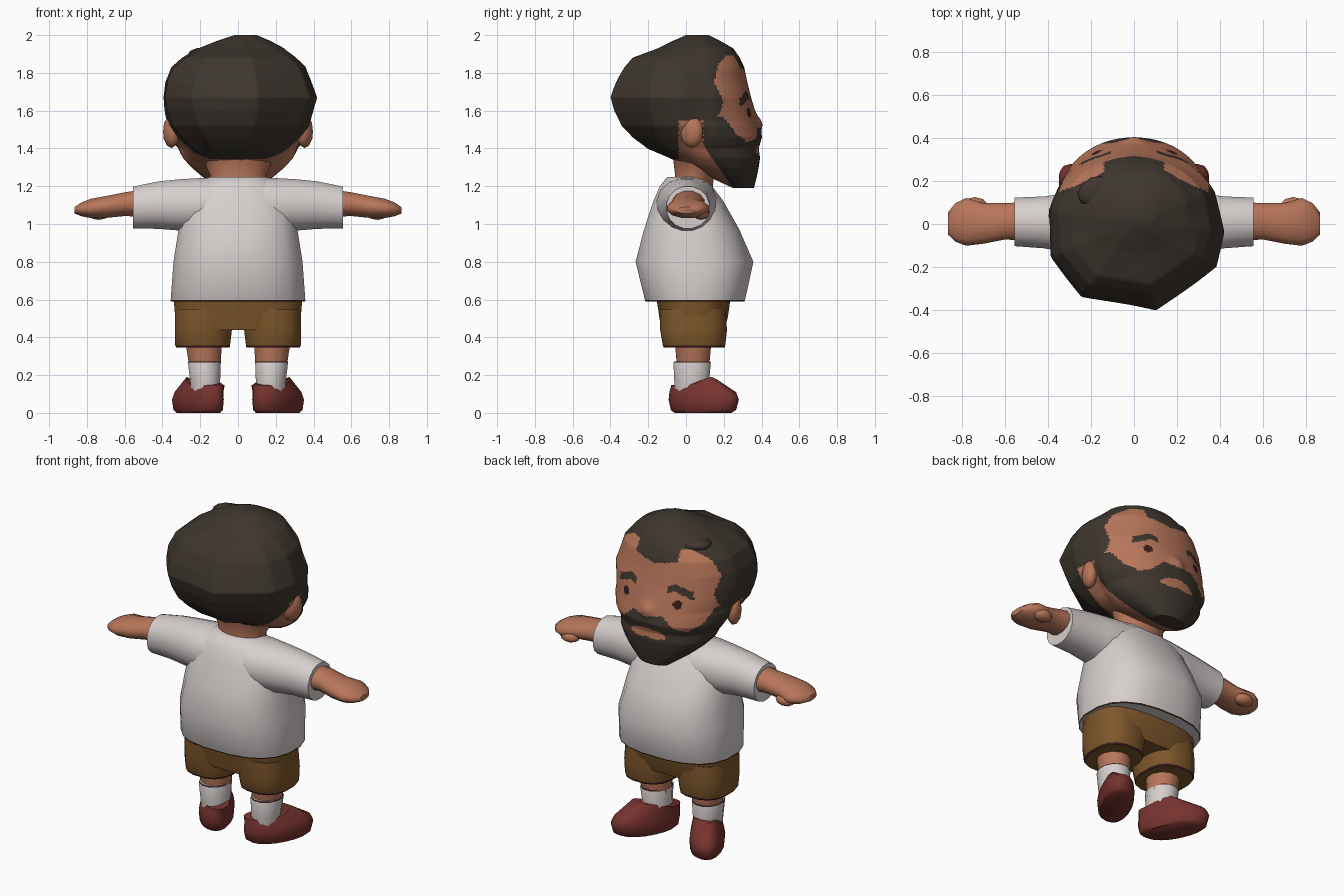
import bpy, bmesh, math
from mathutils import Matrix

if "Cube" in bpy.data.objects:
    bpy.data.objects.remove(bpy.data.objects["Cube"])


def material(name, r, g, b):
    lin = lambda c: ((c / 255 + 0.055) / 1.055) ** 2.4
    m = bpy.data.materials.new(name)
    m.diffuse_color = (lin(r), lin(g), lin(b), 1)
    m.use_nodes = True
    m.node_tree.nodes["Principled BSDF"].inputs["Base Color"].default_value = m.diffuse_color
    return m


SKIN = material("skin", 184, 118, 90)
HAIR = material("dark hair", 62, 54, 46)
SHIRT = material("off white cloth", 214, 207, 205)
SHORTS = material("brown cloth", 126, 87, 43)
SHOE = material("red leather", 119, 51, 47)
DARK = material("dark trim", 58, 28, 27)


def finish(bm, name, mats, rule=None, mirror=False, angle=50):
    bmesh.ops.recalc_face_normals(bm, faces=bm.faces)
    bm.normal_update()
    for f in bm.faces:
        if rule:
            f.material_index = rule(f.calc_center_median(), f.normal)
    me = bpy.data.meshes.new(name)
    bm.to_mesh(me)
    bm.free()
    for m in mats:
        me.materials.append(m)
    ob = bpy.data.objects.new(name, me)
    bpy.context.collection.objects.link(ob)
    if mirror:
        ob.modifiers.new("mirror", 'MIRROR').use_clip = False
    bpy.ops.object.select_all(action='DESELECT')
    ob.select_set(True)
    bpy.context.view_layer.objects.active = ob
    bpy.ops.object.shade_smooth_by_angle(angle=math.radians(angle))
    return ob


def lerp_table(table, t):
    """Piecewise linear lookup in rows sorted by their first entry."""
    if t <= table[0][0]:
        return table[0][1:]
    for a, b in zip(table, table[1:]):
        if t <= b[0]:
            k = (t - a[0]) / (b[0] - a[0])
            return tuple(u + (v - u) * k for u, v in zip(a[1:], b[1:]))
    return table[-1][1:]


def loft(name, rings, mats, n=16, p=2.0, along='z', rows=0, rule=None,
         mirror=False, warp=None, angle=50):
    """Rings are (t, a0, a1, b0, b1): extents of a superellipse across the axis."""
    if rows:
        t0, t1 = rings[0][0], rings[-1][0]
        ts = [t0 + (t1 - t0) * i / rows for i in range(rows + 1)]
        rings = [(t,) + lerp_table(rings, t) for t in ts]
    bm = bmesh.new()
    loops = []
    for t, a0, a1, b0, b1 in rings:
        loop = []
        for i in range(n):
            ang = 2 * math.pi * (i + 0.5) / n
            c, s = math.cos(ang), math.sin(ang)
            a = (a0 + a1) / 2 + (a1 - a0) / 2 * math.copysign(abs(c) ** (2 / p), c)
            b = (b0 + b1) / 2 + (b1 - b0) / 2 * math.copysign(abs(s) ** (2 / p), s)
            co = (a, b, t) if along == 'z' else (t, a, b)
            loop.append(bm.verts.new(warp(*co) if warp else co))
        loops.append(loop)
    for l0, l1 in zip(loops, loops[1:]):
        for i in range(n):
            j = (i + 1) % n
            bm.faces.new((l0[i], l0[j], l1[j], l1[i]))
    bm.faces.new(loops[0])
    bm.faces.new(loops[-1])
    return finish(bm, name, mats, rule, mirror, angle)


def blob(name, loc, size, mat, rot=0, mirror=False):
    bm = bmesh.new()
    m = (Matrix.Translation(loc) @ Matrix.Rotation(rot, 4, 'Z')
         @ Matrix.Diagonal((*size, 1)))
    bmesh.ops.create_icosphere(bm, subdivisions=2, radius=1, matrix=m)
    return finish(bm, name, [mat], mirror=mirror)


# Head: hair, face and beard share one surface, coloured by region
HAIRLINE = [(1.55, .13), (1.58, .18), (1.65, .20), (1.75, .15), (1.84, .17), (1.9, .22)]
BEARD_TOP = [(0, 1.50), (.10, 1.515), (.17, 1.45), (.23, 1.43), (.30, 1.48), (.34, 1.57)]
BROW = [(.10, 1.665), (.15, 1.685), (.24, 1.645)]
CORNERS = [-189, -158, -125, -76, -28, -5, 22]


def head_colour(c, n):
    x, y, z = abs(c.x), c.y, c.z
    if z > 1.89 or (z > 1.80 + x * .2 and x < .14):
        return 1
    if z > 1.55 and y < lerp_table(HAIRLINE, z)[0]:
        return 1
    if y < -.04 and z > 1.345:
        return 1
    if z < 1.58 and y > max(.09, .13 + (1.36 - z) * .7):
        if (x / .12) ** 2 + ((z - 1.40 + x * .12) / .029) ** 2 < 1:
            return 0
        if z < lerp_table(BEARD_TOP, x)[0]:
            return 1
    if y > 0:
        if (x - .175) ** 2 + (z - 1.59) ** 2 < .026 ** 2:
            return 2
        if .10 < x < .25 and abs(z - lerp_table(BROW, x)[0]) < .021:
            return 1
    return 0


def head_shape(x, y, z):
    if y > 0:       # nose, and beard standing off the cheeks
        k = min(1, max(0, (y - .06) / .07)) * min(1, max(0, (1.54 - z) / .12))
        x *= 1 + .10 * k
        y += .022 * math.exp(-(x / .045) ** 2 - ((z - 1.535) / .04) ** 2)
    ang = math.degrees(math.atan2(y / .40, x / .41))
    if ang > 90:
        ang -= 360
    for a, b in zip(CORNERS, CORNERS[1:]):       # flat hair facets
        if a <= ang <= b:
            f = math.cos(math.radians((b - a) / 2)) / math.cos(math.radians(ang - (a + b) / 2))
            return x * f, y * f, z
    return x, y, z


loft("head", [
    (1.19, -.09, .09, .25, .36), (1.25, -.17, .17, .12, .375),
    (1.30, -.225, .225, .01, .385), (1.35, -.265, .265, -.09, .392),
    (1.40, -.29, .29, -.21, .385), (1.46, -.34, .34, -.29, .402),
    (1.52, -.375, .38, -.35, .385), (1.60, -.395, .40, -.39, .365),
    (1.67, -.405, .42, -.41, .345), (1.75, -.395, .39, -.38, .325),
    (1.83, -.36, .36, -.335, .308), (1.88, -.30, .31, -.29, .285),
    (1.93, -.21, .25, -.15, .25), (1.97, -.11, .17, -.07, .18),
    (2.0, -.02, .10, .0, .12)],
    [SKIN, HAIR, DARK], n=180, p=2.1, rows=120, rule=head_colour, warp=head_shape)
blob("hair_tuft", (-.175, .15, 1.905), (.09, .07, .03), HAIR, .4)
blob("ear", (.352, .03, 1.49), (.042, .065, .088), SKIN, -.4, True)
loft("neck", [(1.15, -.16, .16, -.07, .14), (1.26, -.15, .15, -.06, .15),
              (1.34, -.19, .19, -.07, .2), (1.42, -.25, .25, -.1, .2)], [SKIN])

# Shirt with sleeves
loft("shirt_body", [
    (.59, -.358, .358, -.217, .312), (.597, -.36, .36, -.22, .315),
    (.80, -.345, .345, -.27, .36), (.97, -.318, .318, -.225, .285),
    (1.12, -.29, .29, -.175, .20), (1.20, -.22, .22, -.14, .14),
    (1.25, -.15, .15, -.10, .11)],
    [SHIRT, DARK], n=20, p=2.5,
    rule=lambda c, n: 1 if c.z < .597 and n.z > -.8 else 0)
loft("sleeve", [
    (.05, -.15, .16, 1.02, 1.25), (.18, -.158, .168, .95, 1.247),
    (.30, -.135, .147, .962, 1.24), (.42, -.115, .13, .972, 1.228),
    (.555, -.105, .125, .975, 1.20)],
    [SHIRT], n=16, p=2.1, along='x', mirror=True)

# Arms with mitten hands
loft("arm", [
    (.50, -.08, .105, 1.035, 1.185), (.60, -.075, .10, 1.04, 1.17),
    (.70, -.095, .10, 1.03, 1.15), (.78, -.105, .125, 1.03, 1.135),
    (.83, -.085, .10, 1.04, 1.115), (.865, -.05, .055, 1.055, 1.09)],
    [SKIN], n=12, along='x', mirror=True)
blob("thumb", (.74, .08, 1.057), (.062, .045, .035), SKIN, .0, True)

# Shorts
loft("shorts_seat", [
    (.44, -.32, .32, -.13, .20), (.50, -.335, .335, -.142, .222),
    (.62, -.345, .345, -.16, .24)], [SHORTS], n=20, p=2.8)
hem = lambda c, n: 1 if c.z < .356 and n.z > -.8 else 0
loft("shorts_leg", [
    (.345, .042, .328, -.12, .207), (.357, .04, .335, -.125, .21),
    (.44, .03, .337, -.14, .22), (.55, .01, .335, -.14, .21)],
    [SHORTS, DARK], n=16, p=2.6, rule=hem, mirror=True)

# Legs, socks and shoes
loft("leg", [(.24, .09, .26, -.05, .125), (.40, .08, .285, -.065, .14)],
     [SKIN], n=12, mirror=True)
loft("sock", [(.08, .09, .25, -.06, .13), (.16, .092, .255, -.065, .125),
              (.266, .088, .268, -.07, .135), (.273, .09, .266, -.067, .132)],
     [SHIRT, DARK], n=12, mirror=True,
     rule=lambda c, n: 1 if c.z > .266 and abs(n.z) < .9 else 0)


def toe_out(x, y, z):
    rise = .045 * max(0, 1 - abs(y - .13) / .10) if z > .13 else 0
    return x + .42 * (y - .05), y, z + rise


loft("shoe", [
    (0, .10, .285, -.06, .24), (.015, .088, .298, -.08, .265),
    (.07, .085, .303, -.092, .28), (.11, .088, .293, -.088, .265),
    (.148, .09, .265, -.078, .16)],
    [SHOE], n=18, p=2.2, mirror=True, warp=toe_out)
